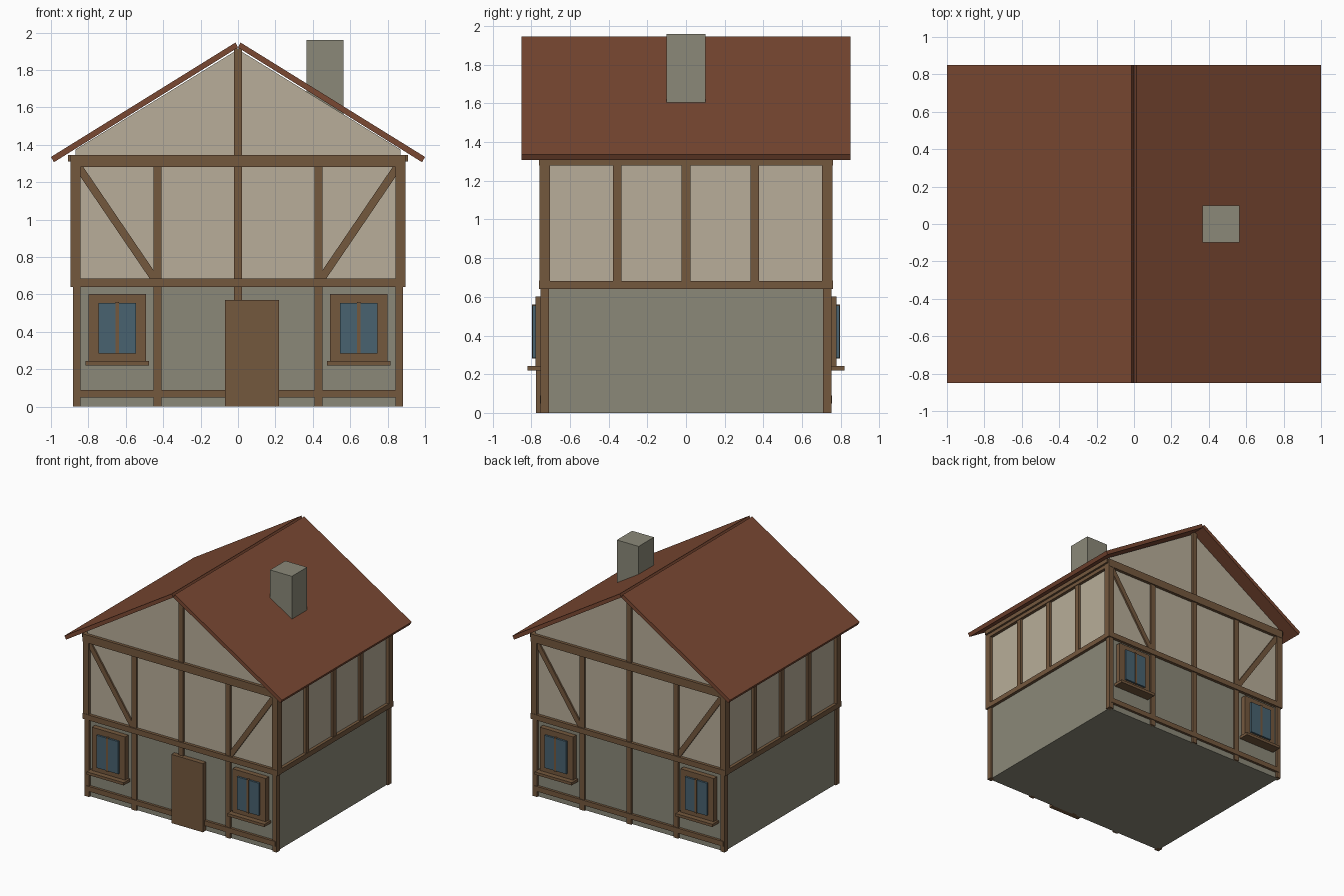
import bpy
import math
from mathutils import Matrix, Vector

cube = bpy.data.objects.get("Cube")
if cube:
    bpy.data.objects.remove(cube, do_unlink=True)


def material(name, color):
    m = bpy.data.materials.new(name)
    m.use_nodes = True
    m.diffuse_color = (*color, 1)
    m.node_tree.nodes["Principled BSDF"].inputs["Base Color"].default_value = (*color, 1)
    return m


plaster = material("plaster", (0.479, 0.423, 0.319))
stone = material("stone", (0.258, 0.25, 0.19))
wood = material("timber", (0.175, 0.098, 0.048))
tile = material("roof_tile", (0.195, 0.065, 0.032))
glass = material("window_glass", (0.065, 0.122, 0.162))


def prism(name, outline, y0, y1, mat):
    """Extrude an x-z outline from y0 to y1."""
    n = len(outline)
    verts = [(x, y, z) for y in (y0, y1) for x, z in outline]
    faces = [tuple(range(n)), tuple(range(2 * n - 1, n - 1, -1))]
    faces += [(i, i + n, (i + 1) % n + n, (i + 1) % n) for i in range(n)]
    mesh = bpy.data.meshes.new(name)
    mesh.from_pydata(verts, [], faces)
    mesh.materials.append(mat)
    obj = bpy.data.objects.new(name, mesh)
    bpy.context.collection.objects.link(obj)
    return obj


def box(name, x, y, z, mat):
    """Box from (min, max) ranges."""
    (a, b), (c, d) = sorted(x), sorted(z)
    return prism(name, [(a, c), (b, c), (b, d), (a, d)], min(y), max(y), mat)


def strut(name, start, end, width, y, mat):
    """Slanted timber in the x-z plane."""
    p, q = Vector(start), Vector(end)
    d = (q - p).normalized() * width / 2
    n = Vector((-d.y, d.x))
    return prism(name, [p - n, q - n, q + n, p + n], min(y), max(y), mat)


# Walls
WALL_X, WALL_Y = 0.868, 0.735
FLOOR = 0.66
box("lower_wall", (-WALL_X, WALL_X), (-WALL_Y, WALL_Y), (0, FLOOR), stone)
prism("upper_wall", [(-WALL_X, FLOOR), (WALL_X, FLOOR), (WALL_X, 1.375),
                     (0, 1.91), (-WALL_X, 1.375)], -WALL_Y, WALL_Y, plaster)

# Roof slabs, meeting at the ridge with a small notch
for side, label in ((-1, "right"), (1, "left")):
    prism("roof_" + label, [(side * x, z) for x, z in
          ((0, 1.92), (0.013, 1.947), (1, 1.335), (0.984, 1.307))], -0.85, 0.85, tile)
box("chimney", (0.365, 0.565), (-0.1, 0.1), (1.5, 1.96), stone)

# Timber frame and windows on both gable ends
for f, end in ((-1, "front"), (1, "back")):
    def depth(outer, inner=0.72):
        return (f * inner, f * outer)

    box(end + "_base_rail", (-0.87, 0.87), depth(0.756), (0.048, 0.09), wood)
    box(end + "_middle_beam", (-0.895, 0.895), depth(0.76), (0.64, 0.685), wood)
    box(end + "_top_beam", (-0.895, 0.895), depth(0.76), (1.28, 1.345), wood)
    box(end + "_centre_post", (-0.022, 0.022), depth(0.75), (0, 1.915), wood)
    for s, side in ((-1, "right"), (1, "left")):
        tag = end + "_" + side
        box(tag + "_lower_corner_post", (s * 0.842, s * 0.882), depth(0.752, 0.708), (0, 0.65), wood)
        box(tag + "_upper_corner_post", (s * 0.842, s * 0.895), depth(0.757, 0.703), (0.64, 1.31), wood)
        box(tag + "_post", (s * 0.409, s * 0.453), depth(0.75), (0, 1.3), wood)
        strut(tag + "_brace", (s * 0.855, 1.285), (s * 0.44, 0.675), 0.042, depth(0.748), wood)
        # Window
        c = s * 0.646
        box(tag + "_window_frame", (c - 0.153, c + 0.153), depth(0.777), (0.24, 0.602), wood)
        box(tag + "_window_sill", (c - 0.17, c + 0.17), depth(0.82), (0.22, 0.243), wood)
        box(tag + "_window_bar", (c - 0.009, c + 0.009), depth(0.797), (0.282, 0.56), wood)
        for k in (-1, 1):
            box(tag + "_window_pane", (c + k * 0.009, c + k * 0.1),
                depth(0.793, 0.77), (0.285, 0.555), glass)

# Timber frame along the long sides
for s, side in ((-1, "right"), (1, "left")):
    xs = (s * 0.85, s * 0.893)
    box(side + "_side_beam", xs, (-0.75, 0.75), (0.64, 0.682), wood)
    box(side + "_wall_plate", (s * 0.85, s * 0.91), (-0.75, 0.75), (1.31, 1.345), wood)
    box(side + "_side_top_beam", xs, (-0.75, 0.75), (1.28, 1.32), wood)
    for y in (-0.356, 0, 0.356):
        box(side + "_side_post", (s * 0.85, s * 0.888), (y - 0.022, y + 0.022), (0.66, 1.3), wood)

# Door
box("door", (-0.07, 0.22), (-0.72, -0.775), (0, 0.57), wood)

# Make every face point outwards
import bmesh
for obj in bpy.context.collection.objects:
    if obj.type == 'MESH':
        bm = bmesh.new()
        bm.from_mesh(obj.data)
        bmesh.ops.recalc_face_normals(bm, faces=bm.faces)
        bm.to_mesh(obj.data)
        bm.free()
